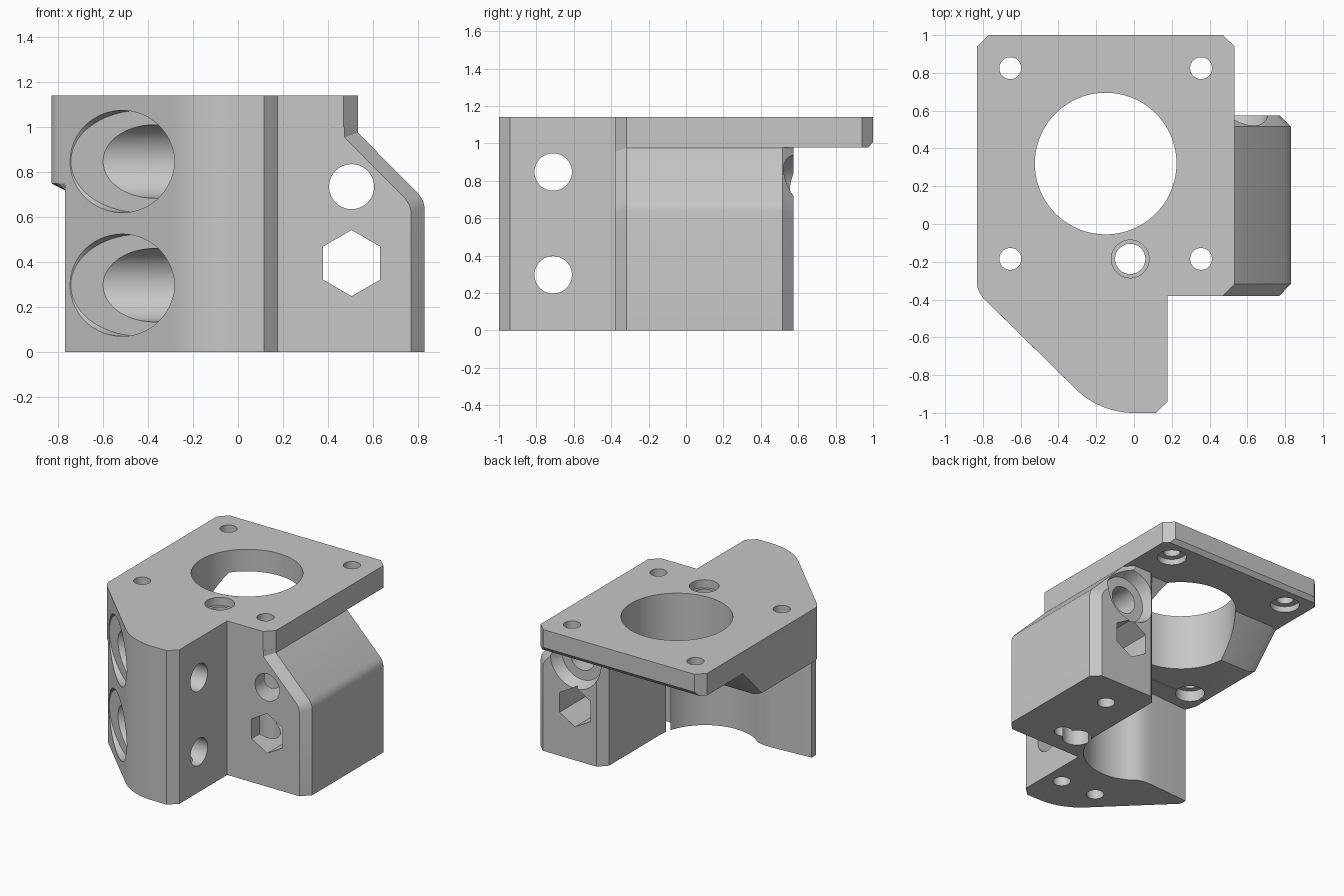
import bpy, bmesh, math

cube = bpy.data.objects.get("Cube")
if cube:
    bpy.data.objects.remove(cube, do_unlink=True)

SHADE = (0.57, 0.57, 0.57, 1)
grey = bpy.data.materials.new("plain grey")
grey.use_nodes = True
grey.diffuse_color = SHADE
grey.node_tree.nodes["Principled BSDF"].inputs["Base Color"].default_value = SHADE


def loft(name, rings):
    """Solid through matching rings of points, capped at both ends."""
    bm = bmesh.new()
    loops = [[bm.verts.new(p) for p in ring] for ring in rings]
    n = len(loops[0])
    for a, b in zip(loops, loops[1:]):
        for i in range(n):
            j = (i + 1) % n
            bm.faces.new((a[i], a[j], b[j], b[i]))
    bm.faces.new(loops[0])
    bm.faces.new(loops[-1])
    bmesh.ops.recalc_face_normals(bm, faces=bm.faces)
    mesh = bpy.data.meshes.new(name)
    bm.to_mesh(mesh)
    bm.free()
    mesh.materials.append(grey)
    obj = bpy.data.objects.new(name, mesh)
    bpy.context.collection.objects.link(obj)
    return obj


def prism_z(name, pts, z0, z1):
    return loft(name, [[(x, y, z) for x, y in pts] for z in (z0, z1)])


def bore(name, axis, centre, r0, r1, start, end, sides=64, slant=0.0):
    """Round or many-sided cutter along an axis; slant leans its ends."""
    rings = []
    for t, r in ((start, r0), (end, r1)):
        ring = []
        for i in range(sides):
            a = math.tau * (i + 0.5 * (sides > 6)) / sides
            u, v = r * math.sin(a), r * math.cos(a)
            if axis == "z":
                ring.append((centre[0] + u, centre[1] + v, t))
            elif axis == "y":
                ring.append((centre[0] + u, t, centre[1] + v))
            else:
                ring.append((t - slant * u, centre[0] + u, centre[1] + v))
        rings.append(ring)
    return loft(name, rings)


def arc(cx, cy, r, a0, a1, n):
    steps = [math.radians(a0 + (a1 - a0) * i / n) for i in range(n + 1)]
    return [(cx + r * math.cos(a), cy + r * math.sin(a)) for a in steps]


def combine(target, others, operation):
    for other in others:
        mod = target.modifiers.new("join", "BOOLEAN")
        mod.operation, mod.solver, mod.object = operation, "EXACT", other
        bpy.context.view_layer.objects.active = target
        bpy.ops.object.modifier_apply(modifier=mod.name)
        bpy.data.objects.remove(other, do_unlink=True)


# Outline of the slanted, rounded nose shared by plate and arm
nose = arc(0.0, -0.56, 0.44, 225, 270, 14)
nose += [(0.115, -1.0), (0.178, -0.94), (0.178, -0.38)]
shoulder = [(-0.83, -0.33), (-0.818, -0.365), (-0.80, -0.39)]

# Flat mounting plate
plate = prism_z("mounting_bracket", [(-0.77, 1), (-0.83, 0.94)] + shoulder + nose +
                [(0.47, -0.38), (0.533, -0.317), (0.533, 0.94), (0.47, 1)], 0.977, 1.14)

# Upper arm, its left side stepping in to the lower arm
upper = [(-0.83, -0.2)] + shoulder + [(-0.77, -0.42)] + nose + [(0.4, -0.38), (0.4, -0.2)]
stepped = [(max(x, -0.77), y - 0.003 * (x < -0.79 and y < -0.38), 0.72) for x, y in upper]
upper_arm = loft("upper_arm", [stepped] + [[(x, y, z) for x, y in upper] for z in (0.75, 1.0)])

# Lower arm with a curved pocket in its back
lower_arm = prism_z("lower_arm", [(-0.77, -0.37), (-0.77, -0.42)] + nose +
                    [(0.4, -0.38), (0.4, 0.3), (0.27, 0.3)] +
                    arc(-0.10, -0.08, 0.37, 0, -120, 28) +
                    [(-0.33, -0.365), (-0.38, -0.35), (-0.45, -0.348)], 0, 0.78)

# Sloping web between arm and plate, chamfered along its outer edge
web = loft("web", [[(x, -0.3, z), (x, 0.3, z), (x, 0.55, z + 0.26), (x, -0.3, z + 0.26)]
                   for x, z in ((-0.83, 0.75), (-0.77, 0.725), (0.35, 0.725))])

# Side block with sloped shoulder and chamfered ends
rings = []
for y, left, inset in ((-0.38, 0.27, 0.06), (-0.317, 0.27, 0), (0.515, 0.27, 0), (0.575, 0.33, 0.06)):
    drop = inset / 3
    side = [(0.83, 0)] + [(x, z - drop) for x, z in
            ((0.83, 0.64), (0.823, 0.672), (0.805, 0.70), (0.533, 0.975))] + [(0.533, 1.0)]
    rings.append([(left, y, 0)] + [(x - inset, y, z) for x, z in side] + [(left, y, 1.0)])
block = loft("side_block", rings)

combine(plate, [upper_arm, lower_arm, web, block], "UNION")

# Central bore and the chamfer beneath the back edge
cuts = [bore("centre_bore", "z", (-0.15, 0.32), 0.375, 0.375, 0.4, 1.3, 96),
        loft("edge_chamfer", [[(x, 0.965, 0.965), (x, 1.01, 0.965), (x, 1.01, 1.02)]
                              for x in (-1, 1)])]

# Corner screw holes, each widened from below, and guide hole
for x, y, low, high in ((-0.655, -0.185, 0.6, 0.8), (0.355, -0.185, -0.1, 0.97),
                        (-0.655, 0.825, 0.9, 1.02), (0.355, 0.825, 0.9, 1.02)):
    cuts += [bore("corner_hole", "z", (x, y), 0.058, 0.058, -0.1, 1.3, 32),
             bore("screw_recess", "z", (x, y), 0.1, 0.1, low, high, 32)]
cuts += [bore("guide_hole", "z", (-0.02, -0.185), 0.08, 0.08, 0.6, 1.3),
         bore("guide_rim", "z", (-0.02, -0.185), 0.1, 0.1, 1.08, 1.3)]

# Blind holes in the underside
for x, y in ((0.48, -0.18), (0.51, 0.31), (0.05, -0.71), (-0.24, -0.70)):
    cuts.append(bore("base_hole", "z", (x, y), 0.06, 0.06, -0.1, 0.22, 32))

# Cross holes through the arm, recessed in the slanted face
for z in (0.297, 0.847):
    cuts += [bore("cross_hole", "x", (-0.71, z), 0.1, 0.1, -0.5, 0.4),
             bore("cross_recess", "x", (-0.71, z), 0.163, 0.163, -1.0, -0.1),
             bore("slanted_recess", "x", (-0.67, z), 0.227, 0.227, -0.9, -0.43, slant=1.38)]

# Round and six-sided tunnels along the block
cuts += [bore("round_tunnel", "y", (0.505, 0.735), 0.1, 0.1, -0.6, 0.8),
         bore("tunnel_rim", "y", (0.505, 0.735), 0.17, 0.21, 0.49, 0.59),
         bore("six_sided_tunnel", "y", (0.505, 0.395), 0.147, 0.147, -0.6, 0.8, 6)]
combine(plate, cuts, "DIFFERENCE")

# Smooth the curved walls, keep crisp edges
bpy.ops.object.select_all(action="DESELECT")
plate.select_set(True)
bpy.context.view_layer.objects.active = plate
bpy.ops.object.shade_smooth_by_angle(angle=math.radians(25))
